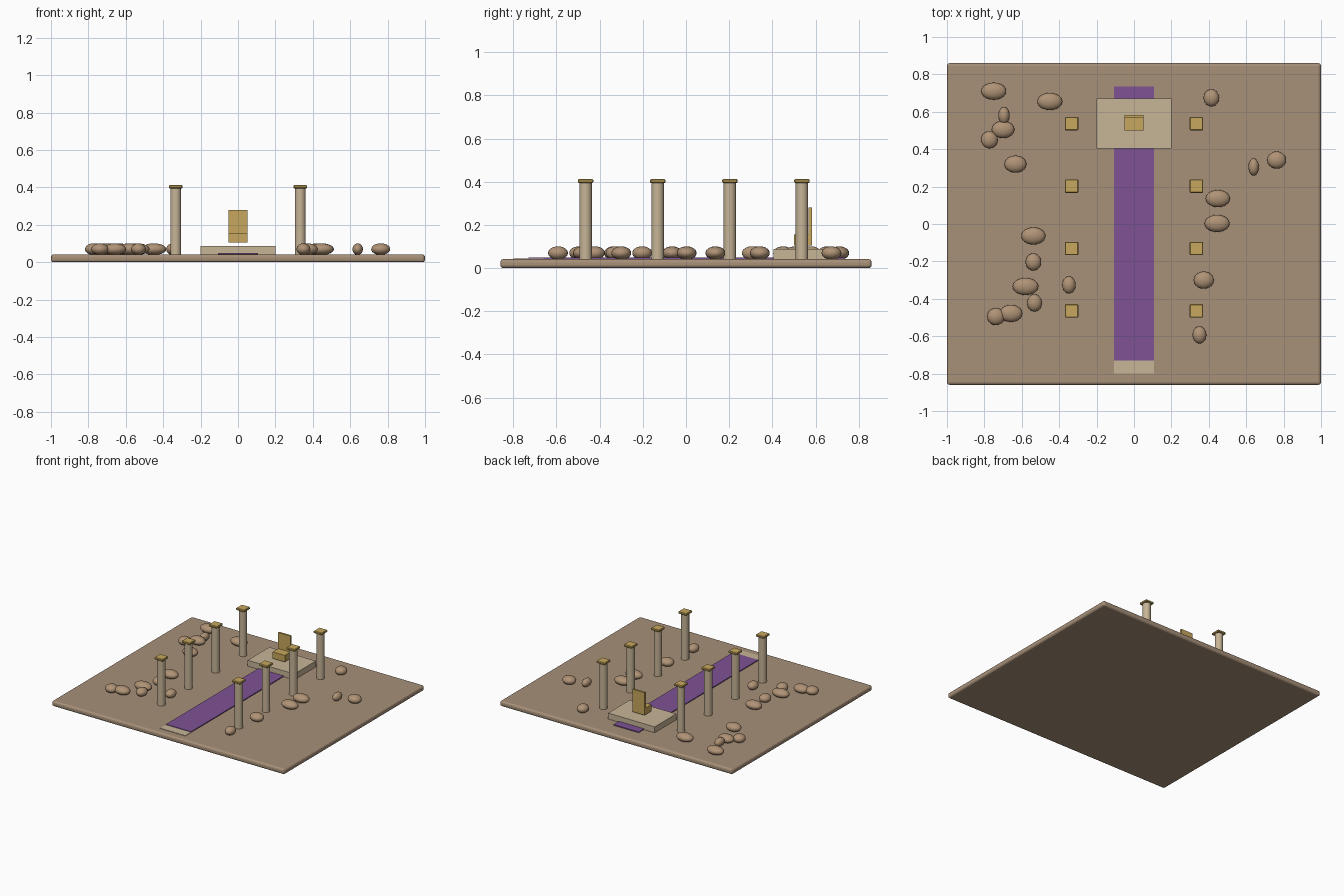
import bpy
from math import radians

if "Cube" in bpy.data.objects:
    bpy.data.objects.remove(bpy.data.objects["Cube"])


def material(name, rgb):
    m = bpy.data.materials.new(name)
    m.diffuse_color = (*rgb, 1)
    m.use_nodes = True
    m.node_tree.nodes["Principled BSDF"].inputs["Base Color"].default_value = m.diffuse_color
    return m


EARTH = material("earth", (0.39, 0.28, 0.19))
STONE = material("pale_stone", (0.57, 0.46, 0.31))
GOLD = material("gold", (0.57, 0.39, 0.11))
PURPLE = material("purple_cloth", (0.21, 0.085, 0.30))
ROCK = material("rock", (0.43, 0.29, 0.18))


def finish(name, mat):
    ob = bpy.context.object
    ob.name = name
    ob.data.materials.append(mat)
    return ob


def box(name, x, y, z, mat, bevel=0.0, segments=1):
    """Box from (min, max) pairs, with optional bevelled edges."""
    spans = (x, y, z)
    bpy.ops.mesh.primitive_cube_add(size=1, location=[(a + b) / 2 for a, b in spans])
    ob = finish(name, mat)
    ob.scale = [b - a for a, b in spans]
    bpy.ops.object.transform_apply(location=False, rotation=False, scale=True)
    if bevel:
        mod = ob.modifiers.new("bevel", "BEVEL")
        mod.width = bevel
        mod.segments = segments
    return ob


# Ground slab with rounded edges
box("ground", (-1, 1), (-0.86, 0.86), (0, 0.042), EARTH, 0.015, 3)

# Threshold, carpet and dais
box("threshold", (-0.108, 0.108), (-0.80, -0.66), (0.035, 0.045), STONE)
box("carpet", (-0.108, 0.108), (-0.73, 0.735), (0.038, 0.049), PURPLE)
box("dais", (-0.2, 0.2), (0.405, 0.67), (0.04, 0.088), STONE)

# Throne, hovering slightly above the dais
box("throne_seat", (-0.052, 0.052), (0.50, 0.575), (0.105, 0.156), GOLD)
box("throne_back", (-0.052, 0.052), (0.568, 0.583), (0.105, 0.28), GOLD)

# Two rows of columns with gilded caps
for side in (-1, 1):
    for row in range(4):
        x, y = side * 0.333, -0.465 + row * 0.334
        bpy.ops.mesh.primitive_cylinder_add(vertices=20, radius=0.029, depth=0.357,
                                            location=(x, y, 0.2185))
        finish("column", STONE)
        bpy.ops.object.shade_smooth_by_angle(angle=radians(40))
        box("column_cap", (x - 0.036, x + 0.036), (y - 0.036, y + 0.036),
            (0.395, 0.412), GOLD, 0.004, 1)

# Scattered boulders: x, y, half width
boulders = [
    (-0.75, 0.71, 0.067), (-0.45, 0.655, 0.067), (-0.695, 0.58, 0.03),
    (-0.70, 0.505, 0.061), (-0.773, 0.45, 0.045), (-0.634, 0.32, 0.059),
    (-0.538, -0.064, 0.065), (-0.538, -0.203, 0.042), (-0.58, -0.334, 0.069),
    (-0.532, -0.422, 0.04), (-0.348, -0.326, 0.036), (-0.738, -0.495, 0.047),
    (-0.658, -0.478, 0.061), (0.414, 0.674, 0.042), (0.64, 0.305, 0.028),
    (0.763, 0.342, 0.051), (0.448, 0.136, 0.065), (0.444, 0.003, 0.067),
    (0.373, -0.30, 0.054), (0.35, -0.593, 0.037),
]
for x, y, rx in boulders:
    bpy.ops.mesh.primitive_uv_sphere_add(segments=20, ring_count=12, radius=1,
                                         location=(x, y, 0.07))
    ob = finish("boulder", ROCK)
    ob.scale = (rx, 0.046, 0.031)
    bpy.ops.object.transform_apply(location=False, rotation=False, scale=True)
    bpy.ops.object.shade_smooth()
